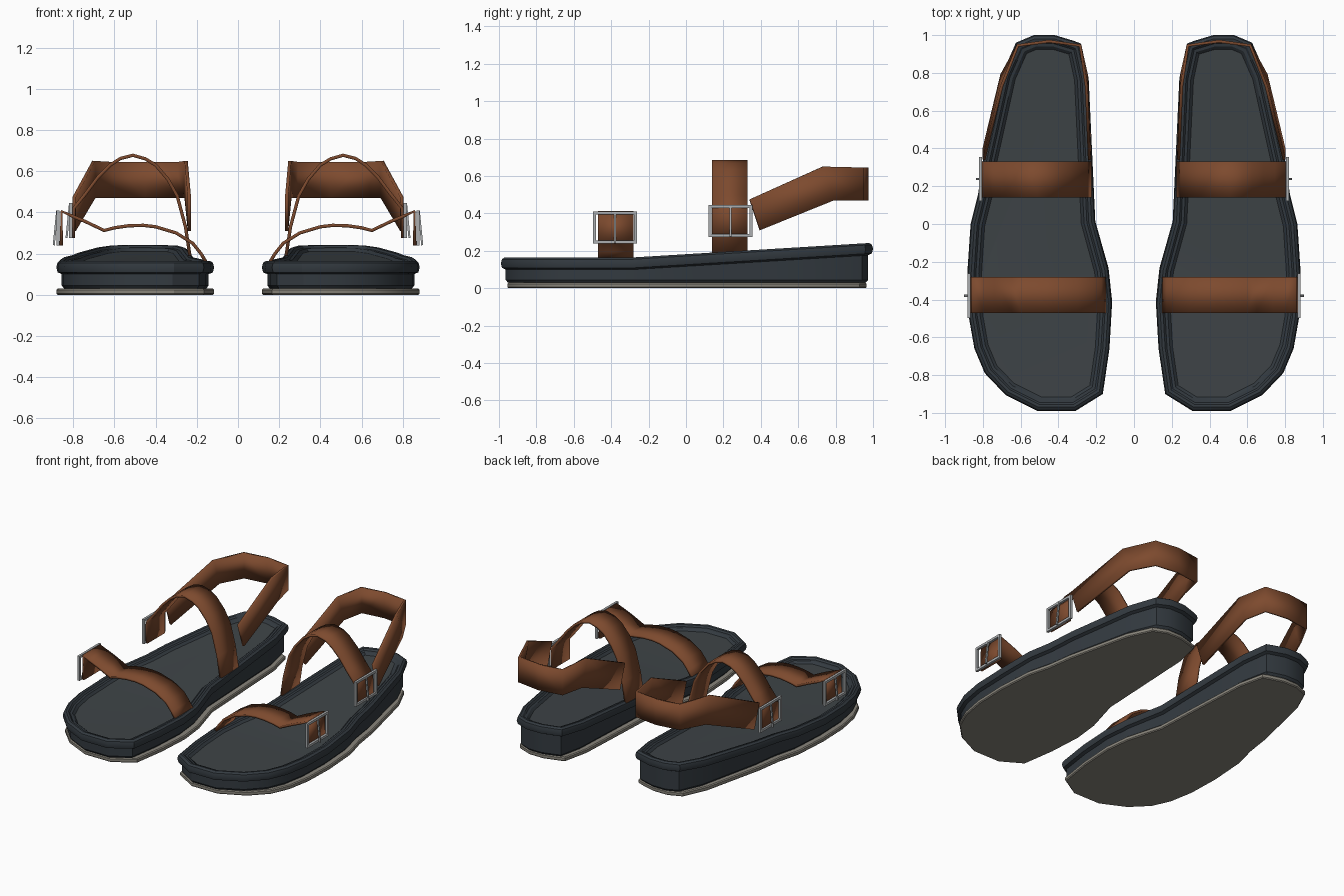
import bpy, bmesh
from mathutils import Vector, Matrix

if "Cube" in bpy.data.objects:
    bpy.data.objects.remove(bpy.data.objects["Cube"])


def material(name, rgb):
    m = bpy.data.materials.new(name)
    lin = [c / 12.92 if c <= 0.04045 else ((c + 0.055) / 1.055) ** 2.4
           for c in (v / 255 for v in rgb)]
    m.diffuse_color = (*lin, 1)
    m.use_nodes = True
    m.node_tree.nodes["Principled BSDF"].inputs["Base Color"].default_value = m.diffuse_color
    return m


RUBBER = material("charcoal rubber", (51, 58, 64))
LINING = material("footbed grey", (62, 68, 71))
LEATHER = material("brown leather", (125, 74, 46))
OUTSOLE = material("warm grey outsole", (137, 133, 123))
METAL = material("buckle metal", (172, 175, 177))

# Outline of one sandal, clockwise from the heel
OUTLINE = [Vector(p) for p in (
    (.32, .97), (.42, 1), (.53, 1), (.625, .96), (.70, .79), (.74, .61),
    (.80, .34), (.825, .16), (.865, 0), (.882, -.26), (.875, -.49),
    (.845, -.66), (.79, -.79), (.68, -.905), (.51, -.99), (.31, -.99),
    (.165, -.90), (.13, -.66), (.116, -.42), (.135, -.24), (.205, .015),
    (.22, .34), (.24, .77), (.28, .955))]


def inset(d):
    """Outline moved inward by d, with mitred corners."""
    out = []
    for i, p in enumerate(OUTLINE):
        a = (p - OUTLINE[i - 1]).normalized()
        b = (OUTLINE[(i + 1) % len(OUTLINE)] - p).normalized()
        n = Vector((a.y + b.y, -a.x - b.x)).normalized()
        out.append(p + n * d / max(.6, n.dot(Vector((a.y, -a.x)))))
    return out


def finish(name, bm, mats, angle=30):
    """Make the object, mirrored to the other foot."""
    bmesh.ops.recalc_face_normals(bm, faces=bm.faces)
    me = bpy.data.meshes.new(name)
    bm.to_mesh(me)
    bm.free()
    ob = bpy.data.objects.new(name, me)
    bpy.context.collection.objects.link(ob)
    for m in mats:
        me.materials.append(m)
    bpy.ops.object.select_all(action='DESELECT')
    ob.select_set(True)
    bpy.context.view_layer.objects.active = ob
    bpy.ops.object.shade_smooth_by_angle(angle=angle * 3.14159 / 180)
    ob.modifiers.new("other foot", 'MIRROR').use_mirror_merge = False
    return ob


def loft(rings):
    """Closed stack of outline rings; returns the mesh and its top face."""
    bm = bmesh.new()
    loops = [[bm.verts.new((p.x, p.y, z)) for p in pts] for pts, z in rings]
    n = len(OUTLINE)
    for lo, hi in zip(loops, loops[1:]):
        for i in range(n):
            j = (i + 1) % n
            bm.faces.new((lo[i], lo[j], hi[j], hi[i]))
    bm.faces.new(loops[0])
    return bm, bm.faces.new(loops[-1])


# Midsole with overhanging rolled rim and sunken footbed
H = .165
bm, floor = loft([(inset(d), z) for d, z in (
    (.038, .03), (.026, .045), (.026, H - .065), (.006, H - .056),
    (0, H - .032), (.006, H - .01), (.02, H), (.035, H - .002),
    (.045, H - .012), (.06, H - .014), (.075, H - .028))])
floor.material_index = 1
bmesh.ops.bisect_plane(bm, geom=bm.verts[:] + bm.edges[:] + bm.faces[:],
                       plane_co=(0, -.28, 0), plane_no=(0, 1, 0))
for v in bm.verts:  # the top rises towards the heel
    if v.co.z > .08:
        v.co.z += max(0, v.co.y + .28) * .061
finish("midsole", bm, (RUBBER, LINING))

# Thin outsole
sole = [Vector((p.x, p.y * .965)) for p in OUTLINE]
thin = [Vector((p.x, p.y * .965)) for p in inset(.006)]
bm, _ = loft([(thin, 0), (sole, .006), (sole, .024), (thin, .03)])
finish("outsole", bm, (OUTSOLE,))


def ribbon(name, edge_a, edge_b, thick=.016):
    """Strap between two matching edge paths."""
    bm = bmesh.new()
    pairs = [(bm.verts.new(a), bm.verts.new(b)) for a, b in zip(edge_a, edge_b)]
    for (a, b), (c, d) in zip(pairs, pairs[1:]):
        bm.faces.new((a, c, d, b))
    ob = finish(name, bm, (LEATHER,), 35)
    s = ob.modifiers.new("thickness", 'SOLIDIFY')
    s.thickness, s.offset = thick, 0


def cross_strap(name, y0, y1, path):
    ribbon(name, [(x, y0, z) for x, z in path], [(x, y1, z) for x, z in path])


# Toe strap and instep strap, each ending in a tab hanging down the outside
cross_strap("toe_strap", -.47, -.28, (
    (.15, .15), (.18, .20), (.22, .25), (.30, .30), (.40, .33), (.46, .337),
    (.53, .335), (.60, .325), (.65, .312), (.74, .355), (.80, .38),
    (.856, .405), (.858, .24)))
cross_strap("instep_strap", .14, .33, (
    (.232, .18), (.255, .33), (.295, .48), (.34, .56), (.40, .63), (.45, .66),
    (.51, .677), (.57, .662), (.62, .63), (.68, .57), (.74, .49),
    (.797, .42), (.80, .275)))

# Heel strap: each point is x, y and z of the upper edge, y and z of the lower
HEEL = ((.795, .34, .475, .395, .31), (.70, .73, .65, .79, .47),
        (.615, .945, .645, .945, .47), (.45, .967, .645, .967, .47),
        (.285, .945, .645, .945, .47), (.252, .73, .65, .79, .47),
        (.236, .34, .475, .395, .31))
ribbon("heel_strap", [(x, y, z) for x, y, z, _, _ in HEEL],
       [(x, y, z) for x, _, _, y, z in HEEL])


def buckle(name, x, y, z, w=.235, h=.17, t=.016):
    """Rectangular frame with a tongue across its middle."""
    bm = bmesh.new()

    def bar(dx, dy, dz, sx, sy, sz, tilt=0):
        bmesh.ops.create_cube(bm, size=1, matrix=Matrix.Translation(
            (x + dx, y + dy, z + dz)) @ Matrix.Rotation(tilt, 4, 'Y')
            @ Matrix.Diagonal((sx, sy, sz, 1)))

    for s in (-1, 1):
        bar(0, s * (w - t) / 2, 0, t, t, h)
        bar(0, 0, s * (h - t) / 2, t, w - 2 * t, t)
    bar(.012, 0, 0, .01, .011, h, -.1)
    finish(name, bm, (METAL,))


buckle("toe_buckle", .874, -.38, .325)
buckle("instep_buckle", .812, .238, .36)
